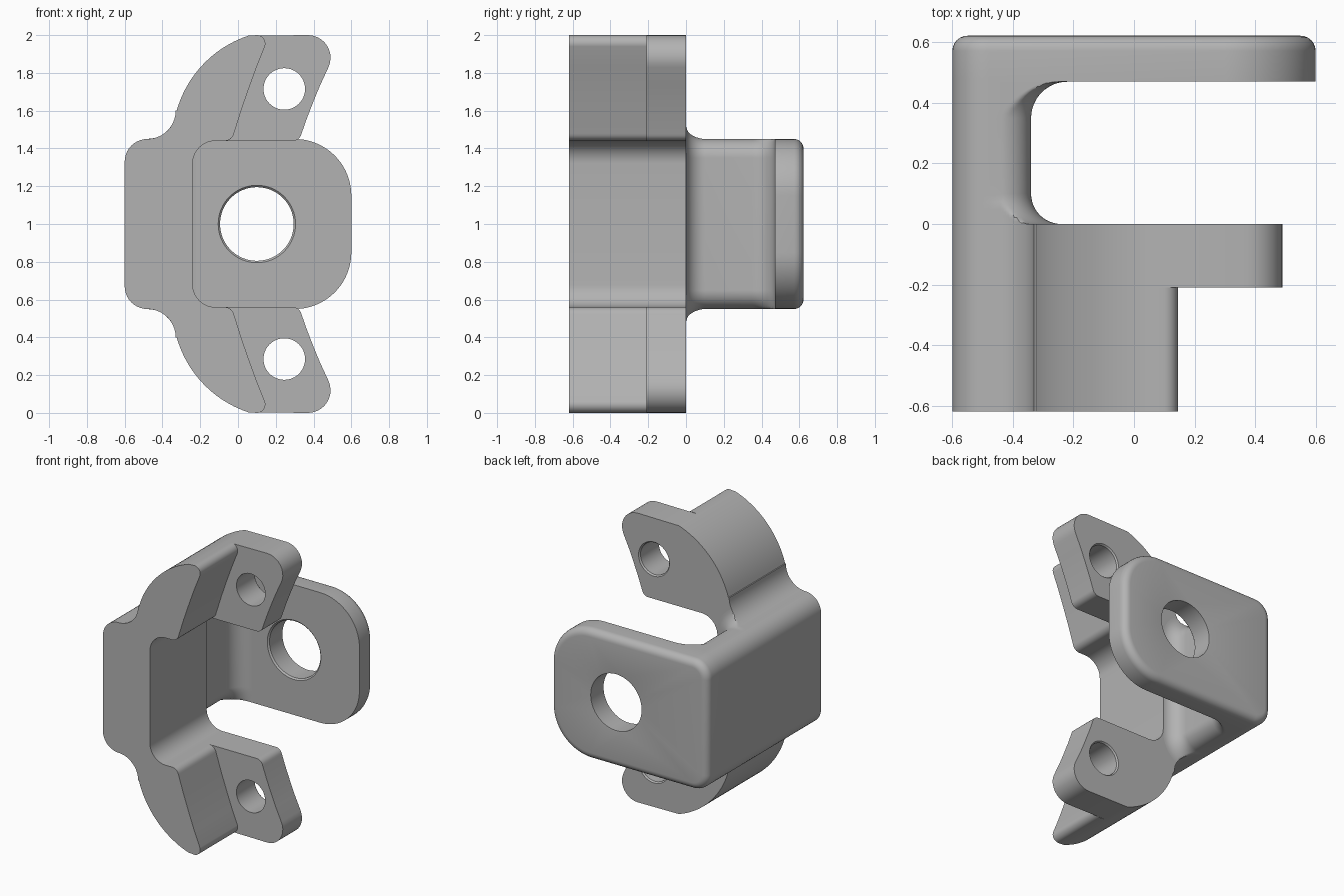
import bpy, bmesh, math

cube = bpy.data.objects.get("Cube")
if cube:
    bpy.data.objects.remove(cube, do_unlink=True)

grey = bpy.data.materials.new("plain grey")
grey.use_nodes = True
GREY = (0.45, 0.45, 0.45, 1)
grey.diffuse_color = GREY
grey.node_tree.nodes["Principled BSDF"].inputs["Base Color"].default_value = GREY


def arc(cx, cz, r, a0, a1, n=10):
    angles = [math.radians(a0 + (a1 - a0) * i / n) for i in range(n + 1)]
    return [(cx + r * math.cos(a), cz + r * math.sin(a)) for a in angles]


def mirrored(half):
    """Close an upper half outline with its reflection about z = 1."""
    return half + [(x, 2 - z) for x, z in reversed(half)]


def circle(x, z, r, n=48):
    return arc(x, z, r, 0, 360 - 360 / n, n - 1)


def loft(name, levels, caps=True):
    """levels: list of (y, loops); matching loops are joined along y."""
    bm = bmesh.new()
    rows = [[[bm.verts.new((x, y, z)) for x, z in loop] for loop in loops]
            for y, loops in levels]
    for low, high in zip(rows, rows[1:]):
        for a, b in zip(low, high):
            for i in range(len(a)):
                j = (i + 1) % len(a)
                bm.faces.new((a[i], a[j], b[j], b[i]))
    if caps:
        for row in (rows[0], rows[-1]):
            edges = [bm.edges.get((loop[i - 1], loop[i]))
                     for loop in row for i in range(len(loop))]
            bmesh.ops.triangle_fill(bm, edges=edges, use_beauty=True)
    bmesh.ops.recalc_face_normals(bm, faces=bm.faces)
    mesh = bpy.data.meshes.new(name)
    bm.to_mesh(mesh)
    bm.free()
    mesh.materials.append(grey)
    obj = bpy.data.objects.new(name, mesh)
    bpy.context.collection.objects.link(obj)
    bpy.ops.object.select_all(action="DESELECT")
    obj.select_set(True)
    bpy.context.view_layer.objects.active = obj
    bpy.ops.object.shade_smooth_by_angle(angle=math.radians(30))
    return obj


# Shared outlines of the C-shaped body
spine = (arc(-0.48, 1.33, 0.12, 180, 90)
         + arc(-0.48, 1.6, 0.15, -90, 0)[1:]
         + arc(0.24, 1.44, 0.587, 164, 111, 20)
         + [(0.055, 1.997)])
pocket = arc(-0.12, 1.32, 0.12, 90, 180)

# Front jaw
jaw = mirrored(spine + arc(0.1, 1.955, 0.045, 90, -20)
               + [(0.1, 1.835), (0.06, 1.725), (0.02, 1.61)]
               + arc(-0.07, 1.49, 0.05, -12, -90, 6) + pocket)
loft("front_jaw", [(-0.62, [jaw]), (-0.21, [jaw])])

# Mounting ears with bolt holes
ears = mirrored(spine + arc(0.37, 1.88, 0.12, 90, -25)
                + [(0.435, 1.735), (0.4, 1.65), (0.365, 1.56)]
                + arc(0.29, 1.487, 0.047, -12, -90, 6) + pocket)


def ear_level(y, r):
    return y, [ears, circle(0.245, 1.715, r), circle(0.245, 0.285, r)]


loft("mounting_ears", [ear_level(-0.21, 0.11), ear_level(-0.01, 0.11),
                       ear_level(0, 0.118)])


# Connecting wall, flared into the body and the back plate
def wall_section(o, front):
    half = arc(-0.48, 1.33, 0.12, 180, 90)
    for x, z in arc(-0.44, 1.35, 0.1 + o, 90, 0, 24):
        limit = 1.45
        if front and x > -0.48:
            limit = 1.6 - math.sqrt(max(0, 0.15 ** 2 - (x + 0.48) ** 2))
            if x > -0.33:
                limit = 2
        half.append((x, min(z, limit)))
    return [mirrored(half)]


def flare(r, t):
    return r * (1 - math.sin(t)), r * (1 - math.cos(t))


STEPS = 12
wall = []
for i in range(STEPS + 1):
    o, y = flare(0.1, math.pi / 2 * i / STEPS)
    wall.append((y, wall_section(o, True)))
for i in range(STEPS, -1, -1):
    o, y = flare(0.12, math.pi / 2 * i / STEPS)
    wall.append((0.47 - y, wall_section(o, False)))
loft("connecting_wall", wall, caps=False)


# Back plate with rounded rear rim and large bore
def plate_level(y, inset, bore):
    half = (arc(-0.48, 1.33, 0.12 - inset, 180, 90)
            + arc(0.3, 1.15, 0.3 - inset, 90, 0, 20))
    return y, [mirrored(half), circle(0.1, 1, bore, 64)]


plate = [plate_level(0.47, 0, 0.205), plate_level(0.48, 0, 0.195)]
for i in range(7):
    t = math.pi / 2 * i / 6
    plate.append(plate_level(0.572 + 0.05 * math.sin(t), 0.05 * (1 - math.cos(t)),
                             0.205 if i == 6 else 0.195))
loft("back_plate", plate)
